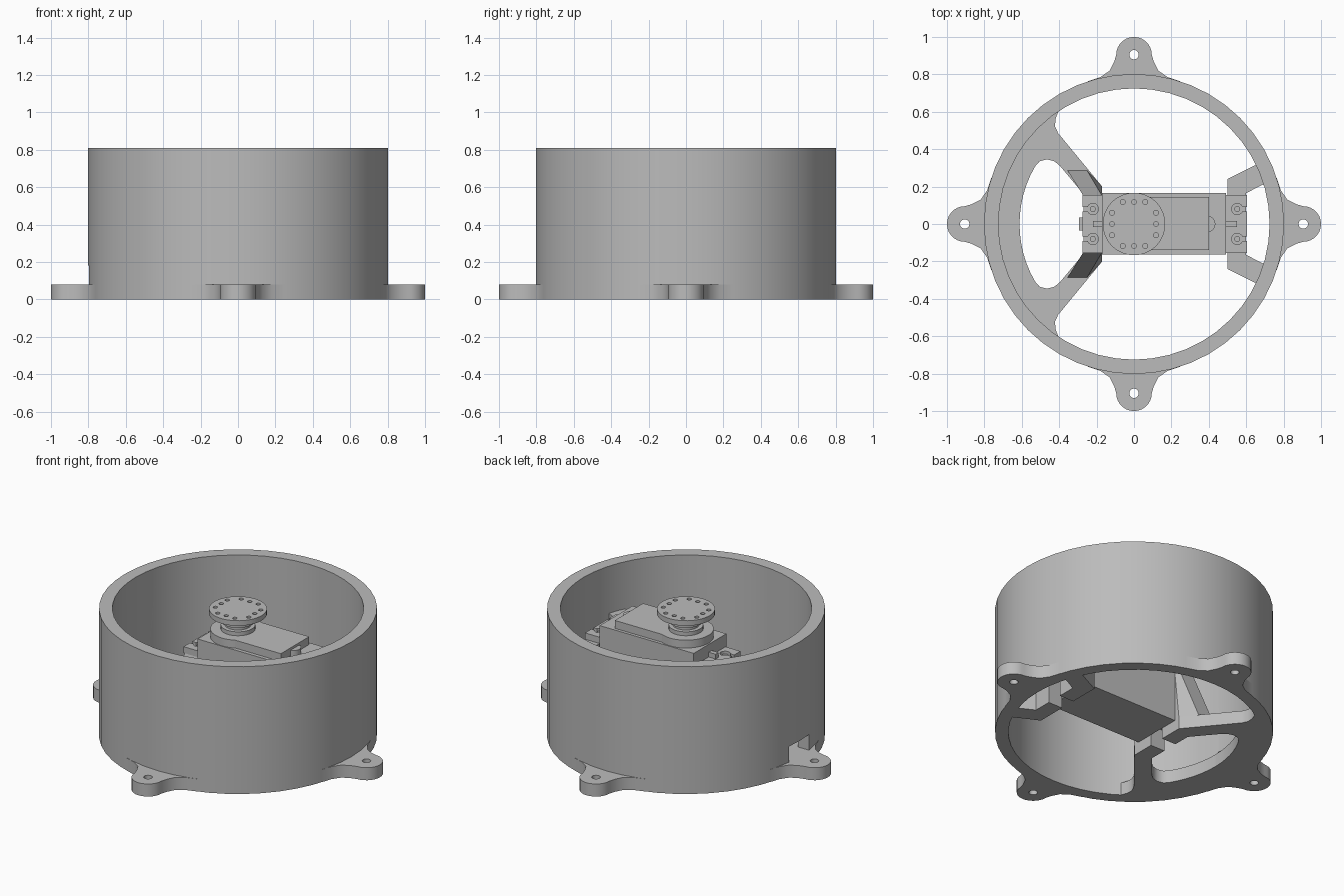
import bpy, bmesh
from math import sin, cos, pi, radians
from mathutils import Vector, Matrix

old = bpy.data.objects.get("Cube")
if old:
    bpy.data.objects.remove(old, do_unlink=True)

grey = bpy.data.materials.new("matte grey")
grey.use_nodes = True
grey.diffuse_color = (0.5, 0.5, 0.5, 1)
grey.node_tree.nodes["Principled BSDF"].inputs["Base Color"].default_value = (0.5, 0.5, 0.5, 1)


def finish(name, bm):
    bmesh.ops.recalc_face_normals(bm, faces=bm.faces)
    mesh = bpy.data.meshes.new(name)
    bm.to_mesh(mesh)
    bm.free()
    mesh.materials.append(grey)
    ob = bpy.data.objects.new(name, mesh)
    bpy.context.collection.objects.link(ob)
    return ob


def prism(name, outline, z0, z1):
    bm = bmesh.new()
    face = bm.faces.new([bm.verts.new((x, y, z0)) for x, y in outline])
    out = bmesh.ops.extrude_face_region(bm, geom=[face])
    top = [v for v in out["geom"] if isinstance(v, bmesh.types.BMVert)]
    bmesh.ops.translate(bm, vec=(0, 0, z1 - z0), verts=top)
    return finish(name, bm)


def box(name, x0, x1, y0, y1, z0, z1):
    return prism(name, [(x0, y0), (x1, y0), (x1, y1), (x0, y1)], z0, z1)


def cylinders(name, centres, r, z0, z1, n=24):
    bm = bmesh.new()
    for x, y in centres:
        bmesh.ops.create_cone(bm, cap_ends=True, segments=n, radius1=r, radius2=r,
                              depth=z1 - z0, matrix=Matrix.Translation((x, y, (z0 + z1) / 2)))
    return finish(name, bm)


def hull(name, points):
    bm = bmesh.new()
    verts = [bm.verts.new(p) for p in points]
    bmesh.ops.convex_hull(bm, input=verts)
    bmesh.ops.dissolve_limit(bm, angle_limit=0.02, verts=bm.verts, edges=bm.edges)
    return finish(name, bm)


def select(ob):
    bpy.ops.object.select_all(action="DESELECT")
    ob.select_set(True)
    bpy.context.view_layer.objects.active = ob


def cut(ob, cutter):
    cutter.hide_render = True
    mod = ob.modifiers.new("cut", "BOOLEAN")
    mod.operation, mod.solver, mod.object = "DIFFERENCE", "EXACT", cutter
    select(ob)
    bpy.ops.object.modifier_apply(modifier=mod.name)
    bpy.data.objects.remove(cutter, do_unlink=True)


def smooth(ob, angle=30):
    select(ob)
    bpy.ops.object.shade_smooth_by_angle(angle=radians(angle))


def arc(r, a0, a1, n, cx=0, cy=0):
    return [(cx + r * cos(radians(a0 + (a1 - a0) * i / n)),
             cy + r * sin(radians(a0 + (a1 - a0) * i / n))) for i in range(n + 1)]


def mirror_y(points):
    return [(x, -y) for x, y in reversed(points)]


# Outer housing ring with a cable opening through the wall
bm = bmesh.new()
profile = [(0.725, 0), (0.802, 0), (0.802, 0.81), (0.725, 0.81)]
loop = [bm.verts.new((r, 0, z)) for r, z in profile]
edges = [bm.edges.new((loop[i], loop[(i + 1) % 4])) for i in range(4)]
bmesh.ops.spin(bm, geom=loop + edges, cent=(0, 0, 0), axis=(0, 0, 1),
               angle=2 * pi, steps=48, use_merge=True)
bmesh.ops.remove_doubles(bm, verts=bm.verts, dist=0.0001)
ring = finish("housing_ring", bm)
cut(ring, box("cable_opening_cutter", -0.9, -0.65, -0.1, 0.1, 0.08, 0.18))
smooth(ring)

# Four mounting tabs with screw holes
half = [(0.20, 0.74), (0.25, 0.762), (0.18, 0.785), (0.13, 0.82), (0.105, 0.87)]
tab = half + arc(0.095, 0, 180, 14, 0, 0.905) + [(-x, y) for x, y in reversed(half)]
for i, side in enumerate(("back", "right", "front", "left")):
    rot = Matrix.Rotation(i * pi / 2, 2)
    ob = prism(side + "_mounting_tab", [tuple(rot @ Vector(p)) for p in tab], 0, 0.08)
    cut(ob, cylinders("tab_hole_cutter", [tuple(rot @ Vector((0, 0.905)))], 0.025, -0.1, 0.2))
    smooth(ob, 35)

# Floor plate: rim segment with two diagonal spokes around an open window
outer = [(-0.17, 0.05), (-0.17, 0.2), (-0.405, 0.485), (-0.422, 0.52), (-0.42, 0.56), (-0.4, 0.615)]
outer += arc(0.74, 123, 180, 10)
inner = arc(0.612, 180, 150, 6)[1:] + [(-0.505, 0.335), (-0.465, 0.346), (-0.425, 0.335),
                                       (-0.395, 0.31), (-0.27, 0.16), (-0.27, 0.05)]
outline = outer + mirror_y(outer)[1:] + mirror_y(inner) + [(-0.612, 0)] + inner
# The outline is split in two halves so each half stays a simple loop
for side, pts in (("back", outer + [(-0.612, 0)] + inner),
                  ("front", mirror_y(outer + [(-0.612, 0)] + inner))):
    smooth(prism(side + "_floor_spoke", pts, 0, 0.08), 35)

# Posts, sloped gussets and wall brackets that carry the servo ears
for side, s in (("back", 1), ("front", -1)):
    box(side + "_spoke_post", -0.27, -0.172, *sorted((0.05 * s, 0.15 * s)), 0, 0.51)
    hull(side + "_gusset", [(-0.27, 0.15 * s, 0.51), (-0.17, 0.15 * s, 0.51),
                            (-0.355, 0.285 * s, 0.08), (-0.25, 0.285 * s, 0.08),
                            (-0.17, 0.2 * s, 0.08), (-0.27, 0.15 * s, 0.08), (-0.17, 0.15 * s, 0.08)])
    bracket = [(0.5, 0.05), (0.6, 0.05), (0.6, 0.165), (0.725, 0.23), (0.68, 0.33), (0.5, 0.24)]
    prism(side + "_wall_bracket", [(x, y * s) for x, y in bracket], 0, 0.51)

# Servo body, raised gear cover and end boss
box("servo_body", -0.17, 0.492, -0.163, 0.165, 0.07, 0.63)
box("servo_gear_cover", 0, 0.4, -0.14, 0.145, 0.63, 0.68)
smooth(cylinders("servo_output_boss", [(0, 0)], 0.16, 0.63, 0.68, 48))
smooth(cylinders("servo_cover_nub", [(0.39, 0)], 0.045, 0.63, 0.665))
box("cable_relief", -0.295, -0.17, -0.035, 0.035, 0.12, 0.19)

# Servo ears with slotted screw holes, screws and stiffening ribs
for side, x0, x1, hole, slot in (("right", -0.275, -0.17, -0.22, -0.3), ("left", 0.49, 0.603, 0.552, 0.63)):
    ear = box(side + "_servo_ear", x0, x1, -0.155, 0.155, 0.51, 0.55)
    spots = [(hole, 0.08), (hole, -0.08)]
    cut(ear, cylinders("ear_hole_cutter", spots, 0.03, 0.4, 0.6))
    for y in (0.08, -0.08):
        a, b = sorted((hole, slot))
        cut(ear, box("ear_slot_cutter", a, b, y - 0.012, y + 0.012, 0.4, 0.6))
    smooth(ear)
    smooth(cylinders(side + "_ear_screws", spots, 0.016, 0.5, 0.54, 16))
    a, b = sorted((hole, x1 if side == "right" else x0))
    box(side + "_ear_rib", a, b, -0.015, 0.015, 0.55, 0.58)

# Output shaft collar and drilled horn disc
smooth(cylinders("shaft_collar", [(0, 0)], 0.1, 0.68, 0.705, 32))
smooth(cylinders("shaft_neck", [(0, 0)], 0.075, 0.7, 0.78, 32))
smooth(cylinders("horn_flange", [(0, 0)], 0.1, 0.73, 0.75, 32))
horn = cylinders("servo_horn", [(0, 0)], 0.167, 0.775, 0.807, 48)
holes = [(0.06 * i, 0.118 * s) for i in (-1, 0, 1) for s in (-1, 1)]
holes += [(y, x) for x, y in holes]
cut(horn, cylinders("horn_hole_cutter", holes, 0.013, 0.7, 0.9, 16))
smooth(horn)
